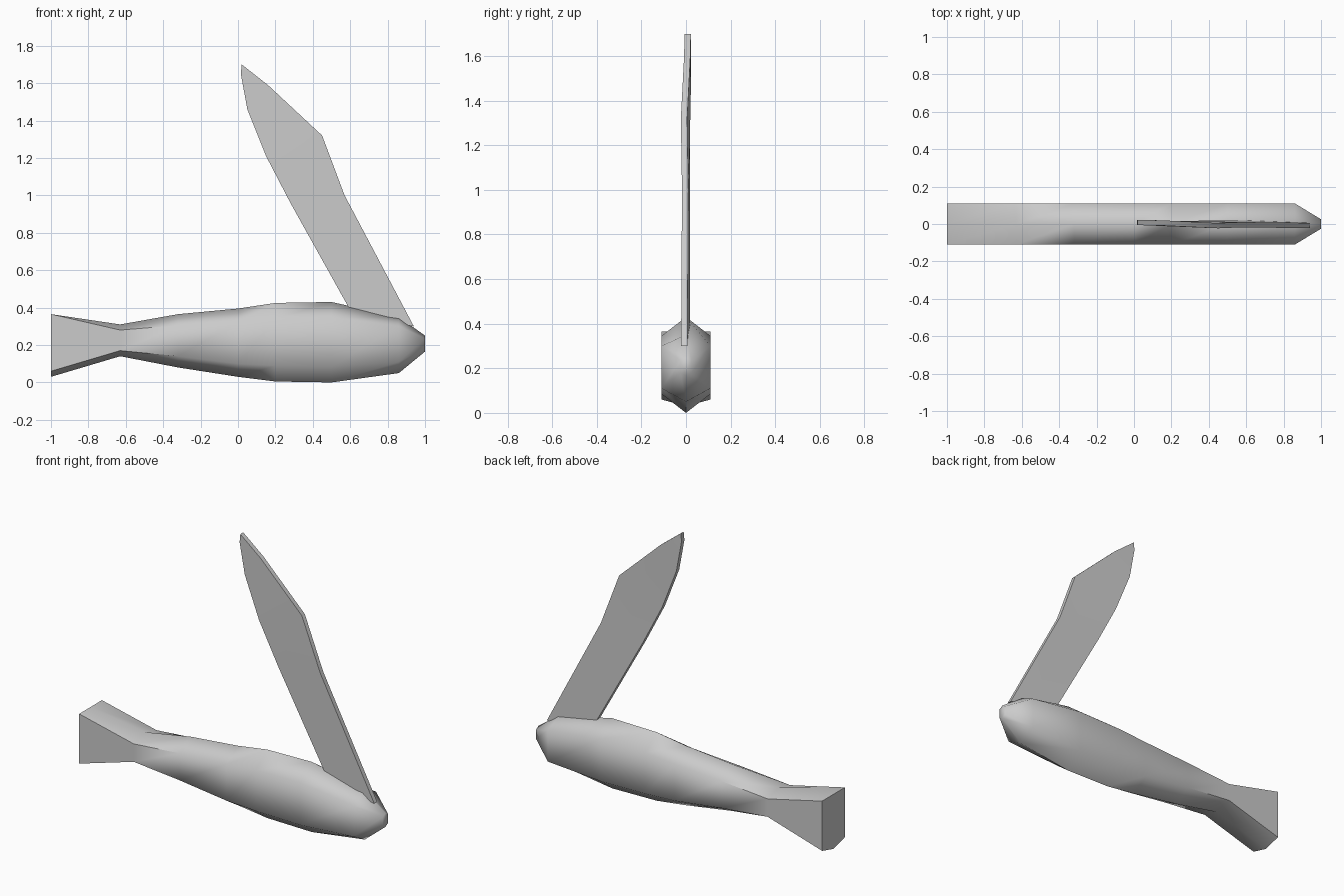
import bpy, bmesh, math

if "Cube" in bpy.data.objects:
    bpy.data.objects.remove(bpy.data.objects["Cube"])


def finish(name, bm, angle):
    bmesh.ops.recalc_face_normals(bm, faces=bm.faces)
    mesh = bpy.data.meshes.new(name)
    bm.to_mesh(mesh)
    bm.free()
    obj = bpy.data.objects.new(name, mesh)
    bpy.context.collection.objects.link(obj)
    bpy.ops.object.select_all(action='DESELECT')
    obj.select_set(True)
    bpy.context.view_layer.objects.active = obj
    bpy.ops.object.shade_smooth_by_angle(angle=math.radians(angle))
    return obj


# Handle: loft of six-sided sections
# x, half width, top ridge, top shoulder, bottom shoulder, bottom ridge
sections = [
    (-1.00, 0.11, 0.365, 0.365, 0.06, 0.03),
    (-0.63, 0.11, 0.31, 0.28, 0.17, 0.14),
    (-0.32, 0.11, 0.365, 0.305, 0.14, 0.08),
    (0.00, 0.11, 0.395, 0.325, 0.10, 0.03),
    (0.20, 0.11, 0.425, 0.34, 0.09, 0.005),
    (0.50, 0.11, 0.43, 0.345, 0.085, 0.0),
    (0.86, 0.11, 0.35, 0.30, 0.11, 0.05),
    (1.00, 0.025, 0.25, 0.235, 0.18, 0.165),
]
bm = bmesh.new()
rings = []
for x, w, top, ts, bs, bot in sections:
    ring = [(0, top), (w, ts), (w, bs), (0, bot), (-w, bs), (-w, ts)]
    rings.append([bm.verts.new((x, y, z)) for y, z in ring])
for a, b in zip(rings, rings[1:]):
    for i in range(6):
        j = (i + 1) % 6
        bm.faces.new((a[i], a[j], b[j], b[i]))
bm.faces.new(rings[0])
bm.faces.new(rings[-1])
finish("handle", bm, 65)

# Blade: slightly bowed slab made from left/right edge pairs (x, y, z)
pairs = [
    ((0.62, 0.005, 0.35), (0.94, -0.008, 0.30)),
    ((0.28, 0.003, 0.96), (0.57, -0.004, 1.00)),
    ((0.15, 0.003, 1.21), (0.45, -0.009, 1.32)),
    ((0.05, 0.008, 1.46), (0.16, 0.005, 1.59)),
    ((0.015, 0.008, 1.65), (0.02, 0.008, 1.70)),
]
half = 0.014
bm = bmesh.new()
rings = []
for l, r in pairs:
    rings.append([bm.verts.new((p[0], p[1] + s * half, p[2]))
                  for p, s in ((l, -1), (r, -1), (r, 1), (l, 1))])
for a, b in zip(rings, rings[1:]):
    for i in range(4):
        j = (i + 1) % 4
        bm.faces.new((a[i], a[j], b[j], b[i]))
bm.faces.new(rings[0])
bm.faces.new(rings[-1])
finish("blade", bm, 40)
